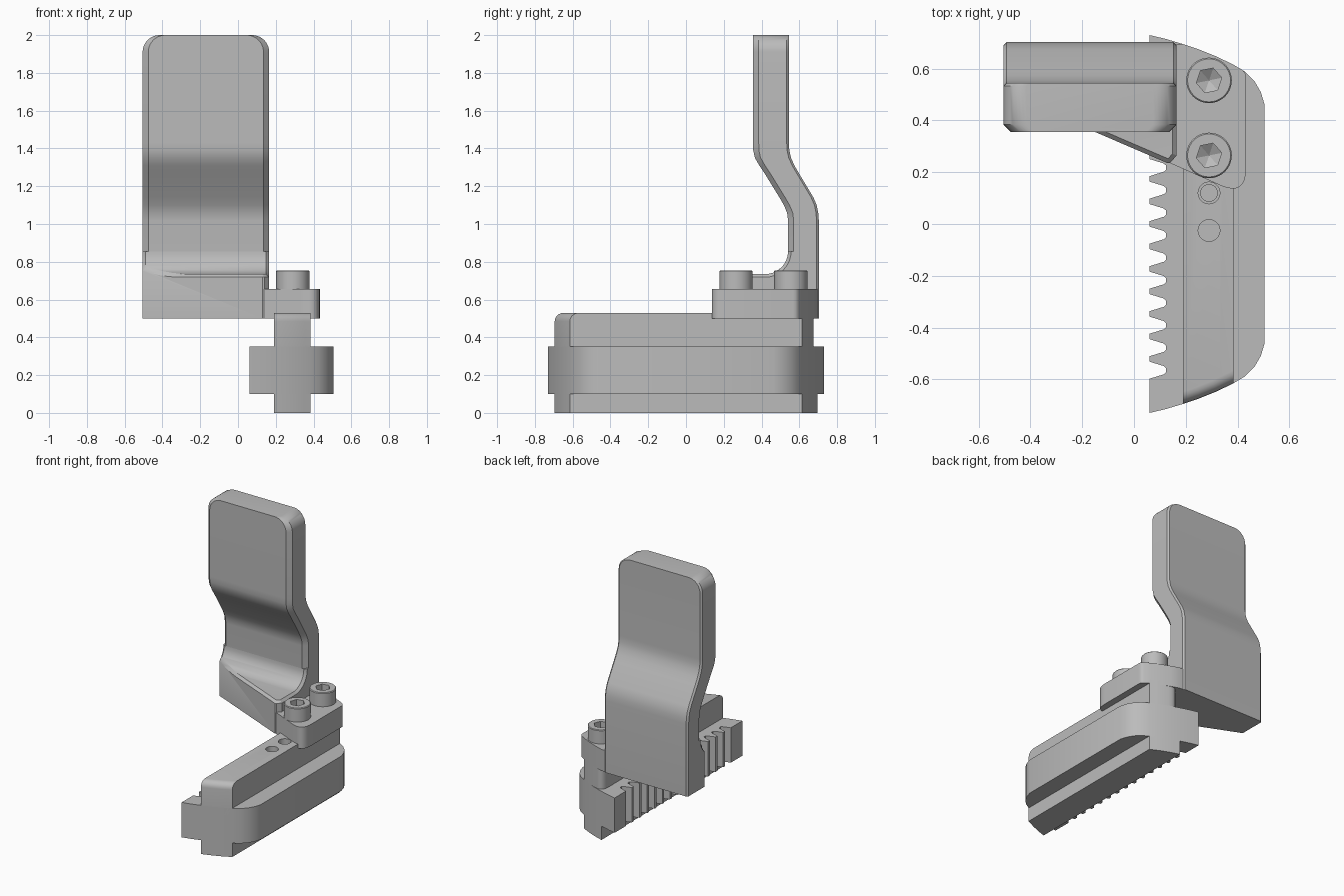
import bpy, bmesh, math
from mathutils import Vector

if "Cube" in bpy.data.objects:
    bpy.data.objects.remove(bpy.data.objects["Cube"], do_unlink=True)

steel = bpy.data.materials.new("plain_grey")
steel.use_nodes = True
GREY = (0.5, 0.5, 0.5, 1)
steel.diffuse_color = GREY
steel.node_tree.nodes["Principled BSDF"].inputs["Base Color"].default_value = GREY


def finish(name, bm):
    bmesh.ops.recalc_face_normals(bm, faces=bm.faces)
    me = bpy.data.meshes.new(name)
    bm.to_mesh(me)
    bm.free()
    me.materials.append(steel)
    ob = bpy.data.objects.new(name, me)
    bpy.context.collection.objects.link(ob)
    return ob


def smooth(ob):
    bpy.ops.object.select_all(action="DESELECT")
    ob.select_set(True)
    bpy.context.view_layer.objects.active = ob
    bpy.ops.object.shade_smooth_by_angle(angle=math.radians(28))


def extrude(points, vec):
    bm = bmesh.new()
    face = bm.faces.new([bm.verts.new(p) for p in points])
    ext = bmesh.ops.extrude_face_region(bm, geom=[face])["geom"]
    bmesh.ops.translate(bm, vec=vec, verts=[v for v in ext if isinstance(v, bmesh.types.BMVert)])
    return bm


def prism(pts, z0, z1):
    return extrude([(x, y, z0) for x, y in pts], (0, 0, z1 - z0))


def ring(x, y, r, n, turn=0):
    return [(x + r * math.cos(math.tau * i / n + turn), y + r * math.sin(math.tau * i / n + turn))
            for i in range(n)]


def corner(a, p, b, r, n=8):
    """Round corner p between a and b, starting r before the corner."""
    a, p, b = Vector(a), Vector(p), Vector(b)
    s, e = p + (a - p).normalized() * r, p + (b - p).normalized() * r
    return [tuple(s * (1 - t) ** 2 + p * 2 * t * (1 - t) + e * t * t)
            for t in (i / n for i in range(n + 1))]


def cut(ob, bm):
    cutter = finish("cutter", bm)
    cutter.hide_render = True
    mod = ob.modifiers.new("cut", "BOOLEAN")
    mod.operation, mod.solver, mod.object = "DIFFERENCE", "EXACT", cutter
    bpy.context.view_layer.objects.active = ob
    bpy.ops.object.modifier_apply(modifier=mod.name)
    bpy.data.objects.remove(cutter, do_unlink=True)


# Curved end shared by the rack, the rail and the clamp
END = [(0.06, 0.73), (0.12, 0.716), (0.19, 0.695), (0.25, 0.675), (0.32, 0.647), (0.385, 0.615),
       (0.43, 0.588), (0.465, 0.553), (0.49, 0.51), (0.505, 0.46)]


def end_y(x):
    for (xa, ya), (xb, yb) in zip(END, END[1:]):
        if xa <= x <= xb:
            return ya + (yb - ya) * (x - xa) / (xb - xa)


# Toothed rack
rack_pts = END + [(x, -y) for x, y in reversed(END)]
for i in range(14):
    y = -0.565 + i * 0.087
    rack_pts += [(0.06, y - 0.033), (0.115, y - 0.016), (0.124, y - 0.008),
                 (0.124, y + 0.008), (0.115, y + 0.016), (0.06, y + 0.033)]
smooth(finish("toothed_rack", prism(rack_pts, 0.10, 0.352)))

# Guide rail, lower and upper parts
L, R = 0.19, 0.385
xs = [L + (R - L) * i / 6 for i in range(7)]
front = [(x, -end_y(x)) for x in xs]
back = [(x, end_y(x)) for x in reversed(xs)]
smooth(finish("lower_rail", prism(front + back, 0, 0.35)))
back_round = back[:3] + corner(back[2], (L, end_y(L)), (L, 0), 0.08)
bm = prism(front + back_round, 0.3, 0.53)
edges = [e for e in bm.edges if all(v.co.z > 0.5 and v.co.y < -0.6 for v in e.verts)
         and abs(e.verts[0].co.x - e.verts[1].co.x) > 0.01]
bmesh.ops.bevel(bm, geom=edges, offset=0.045, segments=5, profile=0.5, affect="EDGES")
rail = finish("upper_rail", bm)
for y in (0.12, -0.025):
    cut(rail, prism(ring(0.29, y, 0.042, 32), 0.38, 0.6))
smooth(rail)
smooth(finish("threaded_insert", prism(ring(0.29, 0.12, 0.034, 32), 0.37, 0.42)))

# Clamp plate
plate = [(x, y) for x, y in END if 0.15 < x < 0.42]
plate += corner((0.385, 0.615), (0.433, 0.587), (0.433, 0.3), 0.02, 3)
plate += corner((0.433, 0.6), (0.433, 0.105), (0.13, 0.24), 0.11)
plate += [(0.12, 0.244), (0.0, 0.4), (0.0, 0.69)]
smooth(finish("clamp_plate", prism(plate, 0.50, 0.655)))

# Socket-head bolts
for y, label in ((0.555, "back"), (0.265, "front")):
    bm = prism(ring(0.29, y, 0.088, 40), 0.64, 0.755)
    rim = [e for e in bm.edges if all(v.co.z > 0.75 for v in e.verts)]
    bmesh.ops.bevel(bm, geom=rim, offset=0.005, segments=1, affect="EDGES")
    bolt = finish(label + "_bolt", bm)
    socket = bmesh.new()
    hexa = ring(0.29, y, 0.05, 6, 0.2)
    top = [socket.verts.new((*p, 0.8)) for p in hexa]
    low = [socket.verts.new((*p, 0.70)) for p in hexa]
    tip = socket.verts.new((0.29, y, 0.67))
    socket.faces.new(top)
    for i in range(6):
        j = (i + 1) % 6
        socket.faces.new((top[i], top[j], low[j], low[i]))
        socket.faces.new((low[i], low[j], tip))
    cut(bolt, socket)
    smooth(bolt)

# Cranked jaw pad: chamfered cross-sections lofted upwards
X0, X1, CF, CB, RAD = -0.505, 0.165, 0.03, 0.012, 0.09
stations = [(0.5, 0.54, 0.703), (1.02, 0.54, 0.703), (1.06, 0.535, 0.7), (1.10, 0.518, 0.692),
            (1.14, 0.495, 0.675), (1.27, 0.415, 0.597), (1.31, 0.388, 0.574),
            (1.35, 0.365, 0.556), (1.39, 0.356, 0.547), (1.43, 0.355, 0.545)]
stations += [(2 - RAD + RAD * math.sin(a), 0.355, 0.545)
             for a in (math.pi / 2 * i / 10 for i in range(11))]
bm = bmesh.new()
rows = []
for z, f, b in stations:
    h = max(0, z - (2 - RAD))
    d = RAD - math.sqrt(max(0, RAD * RAD - h * h))
    l, r = X0 + d, X1 - d
    loop = [(l, f + CF), (l + CF, f), (r - CF, f), (r, f + CF),
            (r, b - CB), (r - CB, b), (l + CB, b), (l, b - CB)]
    rows.append([bm.verts.new((x, y, z)) for x, y in loop])
for lo, hi in zip(rows, rows[1:]):
    for i in range(8):
        j = (i + 1) % 8
        bm.faces.new((lo[i], lo[j], hi[j], hi[i]))
bm.faces.new(rows[0])
bm.faces.new(rows[-1])
smooth(finish("jaw_pad", bm))

# Pad foot: filleted ledge trimmed by a slanting front
prof = [(0.6, 0.5), (0.6, 0.855)]
prof += [(0.42 + 0.12 * math.cos(a), 0.855 - 0.12 * math.sin(a))
         for a in (math.pi / 2 * i / 10 for i in range(11))]
prof += [(0.1, 0.735), (0.1, 0.5)]
bm = extrude([(X0, y, z) for y, z in prof], (X1 - X0, 0, 0))
trims = [((0.13, 0.235, 0), (-0.395, -0.919, 0)), ((0.13, 0.235, 0), (0.2, -0.98, 0)),
         ((0.165, 0.265, 0), (0.75, -0.66, 0))]
for co, no in trims:
    cutgeo = bmesh.ops.bisect_plane(bm, geom=bm.verts[:] + bm.edges[:] + bm.faces[:],
                                    plane_co=co, plane_no=no, clear_outer=True)
    bmesh.ops.holes_fill(bm, edges=[e for e in bm.edges if e.is_boundary])
bmesh.ops.recalc_face_normals(bm, faces=bm.faces)


def on_ledge(f):
    return abs(f.normal.x) < 0.01 and f.normal.z > 0.05 and f.calc_center_median().y < 0.545


edges = [e for e in bm.edges if len(e.link_faces) == 2
         and sum(on_ledge(f) for f in e.link_faces) == 1
         and any(abs(f.normal.z) < 0.01 and abs(f.normal.x) > 0.1 for f in e.link_faces)]
bmesh.ops.bevel(bm, geom=edges, offset=0.022, segments=1, affect="EDGES", clamp_overlap=True)
smooth(finish("pad_foot", bm))
